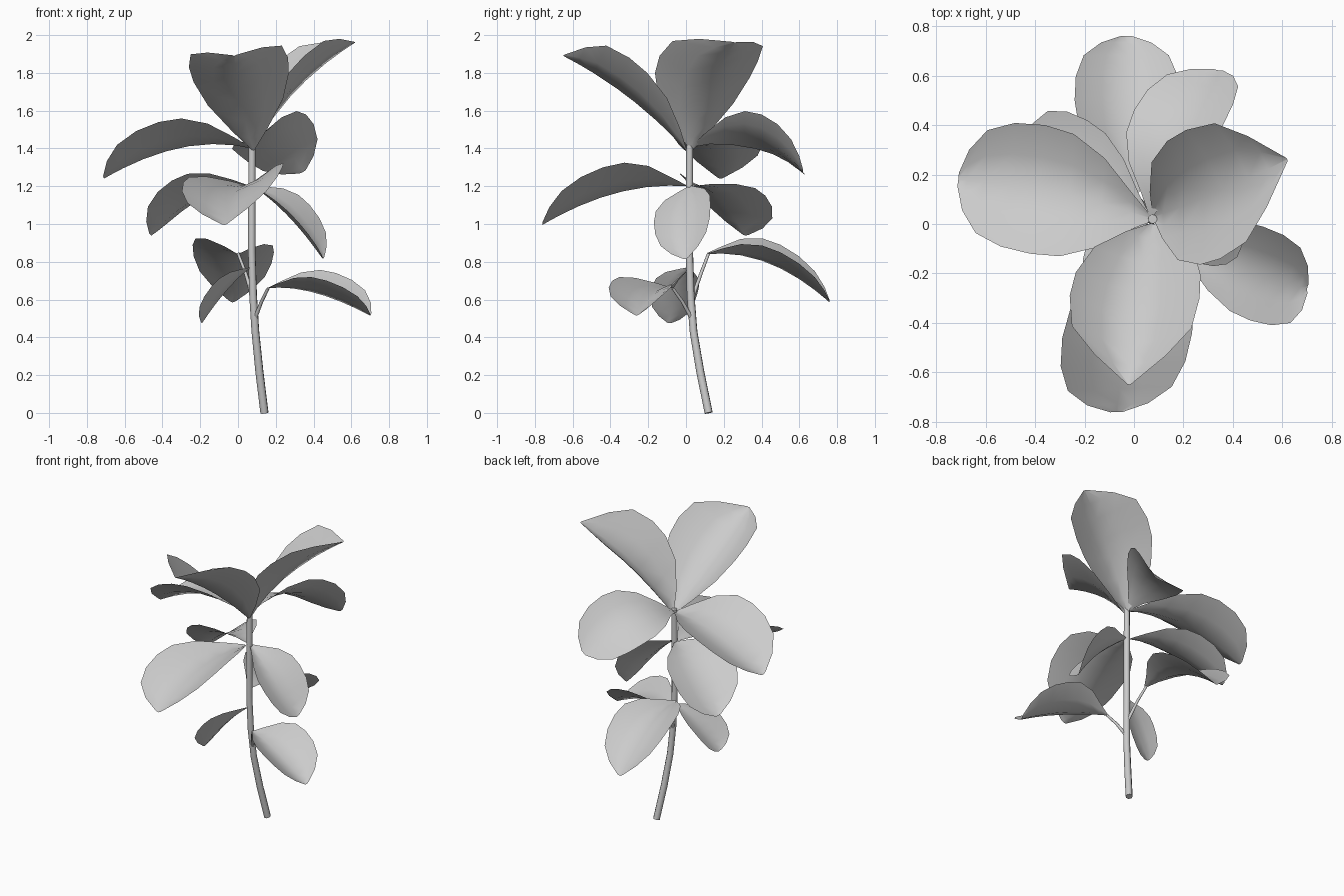
import bpy
from mathutils import Vector

POINTED = [(0, .04), (.1, .36), (.26, .76), (.45, .96), (.6, 1), (.77, .92), (.89, .55), (1, .03)]
BLUNT = [(0, .04), (.12, .3), (.28, .7), (.45, .95), (.6, 1), (.75, .96), (.88, .8), (.96, .47), (1, .1)]
ACROSS = (-1, -.5, 0, .5, 1)


def leaf(name, base, mid, tip, left, right, profile=BLUNT):
    """Cupped blade: curved midrib base-mid-tip, widest at left / right."""
    b, m, t, l, r = (Vector(p) for p in (base, mid, tip, left, right))
    ctrl = (m - .16 * b - .36 * t) / .48
    side, cup = (l - r) / 2, (l + r) / 2 - m
    verts = []
    for s, w in profile:
        c = (1 - s) ** 2 * b + 2 * s * (1 - s) * ctrl + s * s * t
        verts += [c + (side * v + cup * abs(v) ** 1.6) * w for v in ACROSS]
    n = len(ACROSS)
    faces = [(i * n + j, i * n + j + 1, (i + 1) * n + j + 1, (i + 1) * n + j)
             for i in range(len(profile) - 1) for j in range(n - 1)]
    me = bpy.data.meshes.new(name)
    me.from_pydata(verts, [], faces)
    me.shade_smooth()
    ob = bpy.data.objects.new(name, me)
    bpy.context.collection.objects.link(ob)


def stalk(name, points, radii):
    """Round tapered tube along a path."""
    cu = bpy.data.curves.new(name, 'CURVE')
    cu.dimensions = '3D'
    cu.bevel_depth = 1
    cu.bevel_resolution = 2
    cu.use_fill_caps = True
    sp = cu.splines.new('POLY')
    sp.points.add(len(points) - 1)
    for p, co, r in zip(sp.points, points, radii):
        p.co = (*co, 1)
        p.radius = r
    sp.use_smooth = True
    bpy.context.collection.objects.link(bpy.data.objects.new(name, cu))


# Stem and leaf stalks
stalk("stem", [(.14, .12, 0), (.113, .075, .22), (.092, .04, .43), (.08, .025, .62),
               (.073, .018, .85), (.073, .018, 1.15), (.075, .02, 1.42)],
      [.022, .022, .021, .021, .02, .02, .019])
stalk("stalk_back", [(.08, .03, .6), (.04, .08, .74), (.0, .12, .845)], [.011, .009, .008])
stalk("stalk_right", [(.09, .03, .5), (.125, -.02, .59), (.16, -.07, .66)], [.011, .009, .008])

# Top whorl: two upright leaves, two spreading
leaf("top_leaf_right", (.08, .03, 1.39), (.36, .14, 1.76), (.62, .26, 1.96),
     (.21, .38, 1.86), (.35, -.14, 1.89), POINTED)
leaf("top_leaf_front", (.08, .0, 1.39), (0, -.37, 1.72), (-.02, -.65, 1.89),
     (.265, -.3, 1.88), (-.26, -.29, 1.83), POINTED)
leaf("top_leaf_left", (.07, .02, 1.4), (-.38, .14, 1.385), (-.71, .18, 1.24),
     (-.42, -.12, 1.54), (-.36, .4, 1.47))
leaf("top_leaf_back", (.07, .03, 1.41), (.21, .4, 1.45), (.345, .62, 1.275),
     (0, .46, 1.37), (.36, .4, 1.58))

# Middle whorl
leaf("middle_leaf_front", (.06, 0, 1.2), (-.03, -.45, 1.14), (-.07, -.76, .995),
     (.235, -.44, 1.3), (-.29, -.46, 1.22))
leaf("middle_leaf_left", (.06, .03, 1.2), (-.25, .19, 1.12), (-.46, .31, .94),
     (-.35, 0, 1.23), (-.19, .42, 1.15))
leaf("middle_leaf_right", (.08, .02, 1.2), (.31, -.01, 1.0), (.45, 0, .815),
     (.38, .13, 1.1), (.32, -.17, 1.01))

# Lower leaves
leaf("lower_leaf_back", (0, .11, .84), (-.02, .5, .765), (-.03, .76, .585),
     (-.24, .5, .89), (.19, .5, .85))
leaf("lower_leaf_right", (.16, -.07, .66), (.46, -.19, .62), (.7, -.26, .515),
     (.52, -.01, .74), (.47, -.39, .7))
leaf("lower_leaf_left", (.07, .02, .77), (-.08, -.06, .625), (-.19, -.09, .475),
     (-.14, -.18, .67), (-.11, .06, .63))
